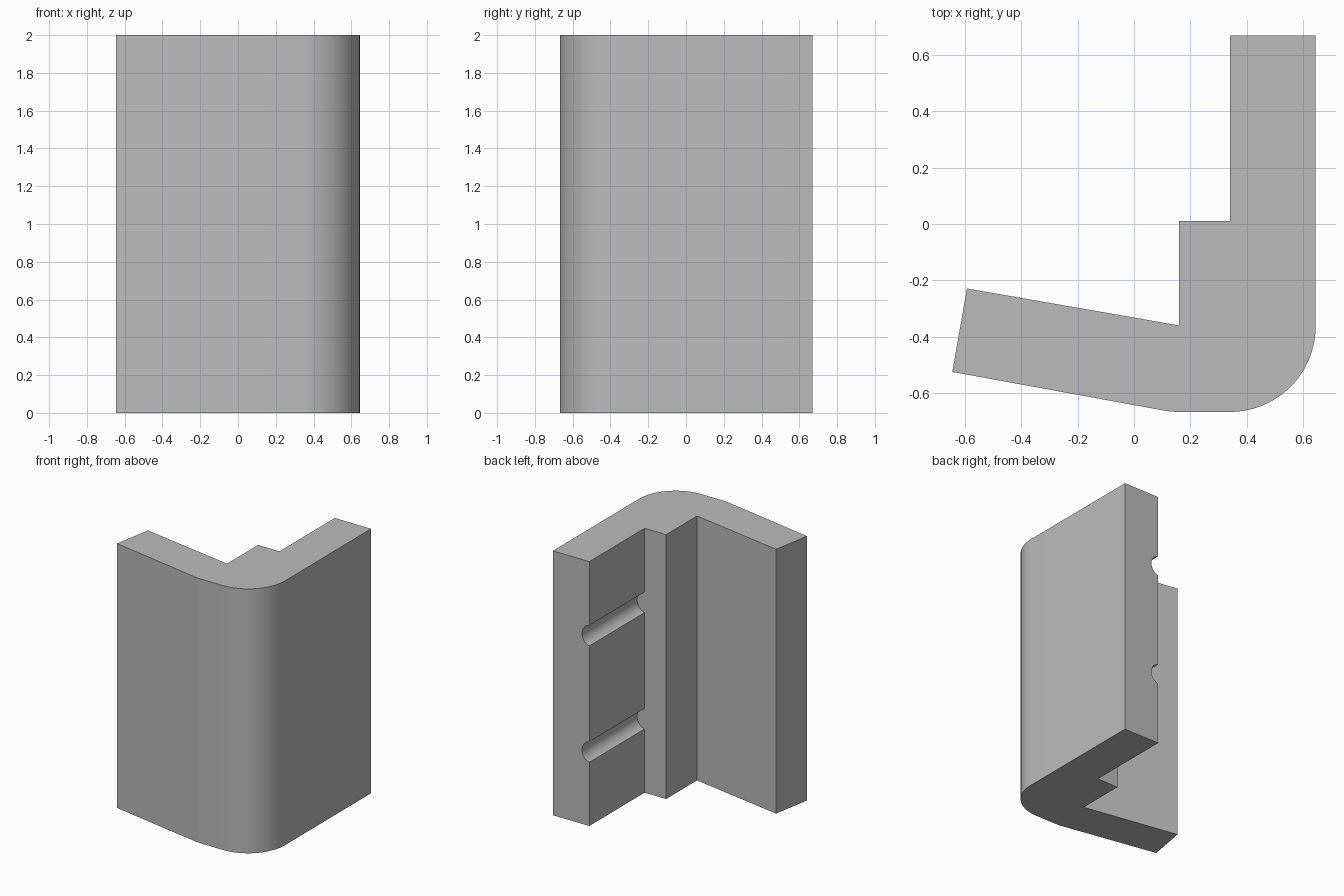
import bpy
import bmesh
from math import sin, cos, radians
from mathutils import Matrix

cube = bpy.data.objects.get("Cube")
if cube:
    bpy.data.objects.remove(cube, do_unlink=True)

HEIGHT = 2.0
THICK = 0.305
INNER_X, STEP_Y = 0.34, 0.01
GROOVE_R = 0.08

# Single grey material
grey = bpy.data.materials.new("plain_grey")
grey.use_nodes = True
colour = (0.5, 0.5, 0.5, 1)
grey.diffuse_color = colour
grey.node_tree.nodes["Principled BSDF"].inputs["Base Color"].default_value = colour


def arc(cx, cy, r, start, end, steps):
    angles = [radians(start + (end - start) * i / steps) for i in range(steps + 1)]
    return [(cx + r * cos(a), cy + r * sin(a)) for a in angles]


def make_object(name, bm):
    bmesh.ops.recalc_face_normals(bm, faces=bm.faces)
    mesh = bpy.data.meshes.new(name)
    bm.to_mesh(mesh)
    bm.free()
    mesh.materials.append(grey)
    obj = bpy.data.objects.new(name, mesh)
    bpy.context.collection.objects.link(obj)
    return obj


# Corner post: plan profile with rounded outer corner, extruded upward
profile = [(-0.593, -0.229), (-0.645, -0.525)]
profile += arc(0.16, -0.362, THICK, 260, 270, 4)
profile += arc(INNER_X, -0.362, THICK, 270, 360, 28)
profile += [(0.645, 0.67), (INNER_X, 0.67), (INNER_X, STEP_Y), (0.16, STEP_Y), (0.16, -0.36)]

bm = bmesh.new()
base = bm.faces.new([bm.verts.new((x, y, 0)) for x, y in profile])
top = bmesh.ops.extrude_face_region(bm, geom=[base])["geom"]
bmesh.ops.translate(bm, vec=(0, 0, HEIGHT),
                    verts=[v for v in top if isinstance(v, bmesh.types.BMVert)])
post = make_object("corner_post", bm)

# Two round grooves across the inner face of the straight wing
bm = bmesh.new()
for z in (0.56, 1.44):
    place = Matrix.Translation((INNER_X - 0.018, STEP_Y + 0.5, z)) @ Matrix.Rotation(radians(90), 4, "X")
    bmesh.ops.create_cone(bm, cap_ends=True, segments=40, radius1=GROOVE_R,
                          radius2=GROOVE_R, depth=1.0, matrix=place)
cutter = make_object("groove_cutter", bm)

cut = post.modifiers.new("grooves", "BOOLEAN")
cut.operation = "DIFFERENCE"
cut.solver = "EXACT"
cut.object = cutter
bpy.ops.object.select_all(action="DESELECT")
bpy.context.view_layer.objects.active = post
post.select_set(True)
bpy.ops.object.modifier_apply(modifier=cut.name)
bpy.data.objects.remove(cutter, do_unlink=True)

# Smooth the curved walls, keep the edges crisp
bpy.ops.object.shade_smooth_by_angle(angle=radians(30))
